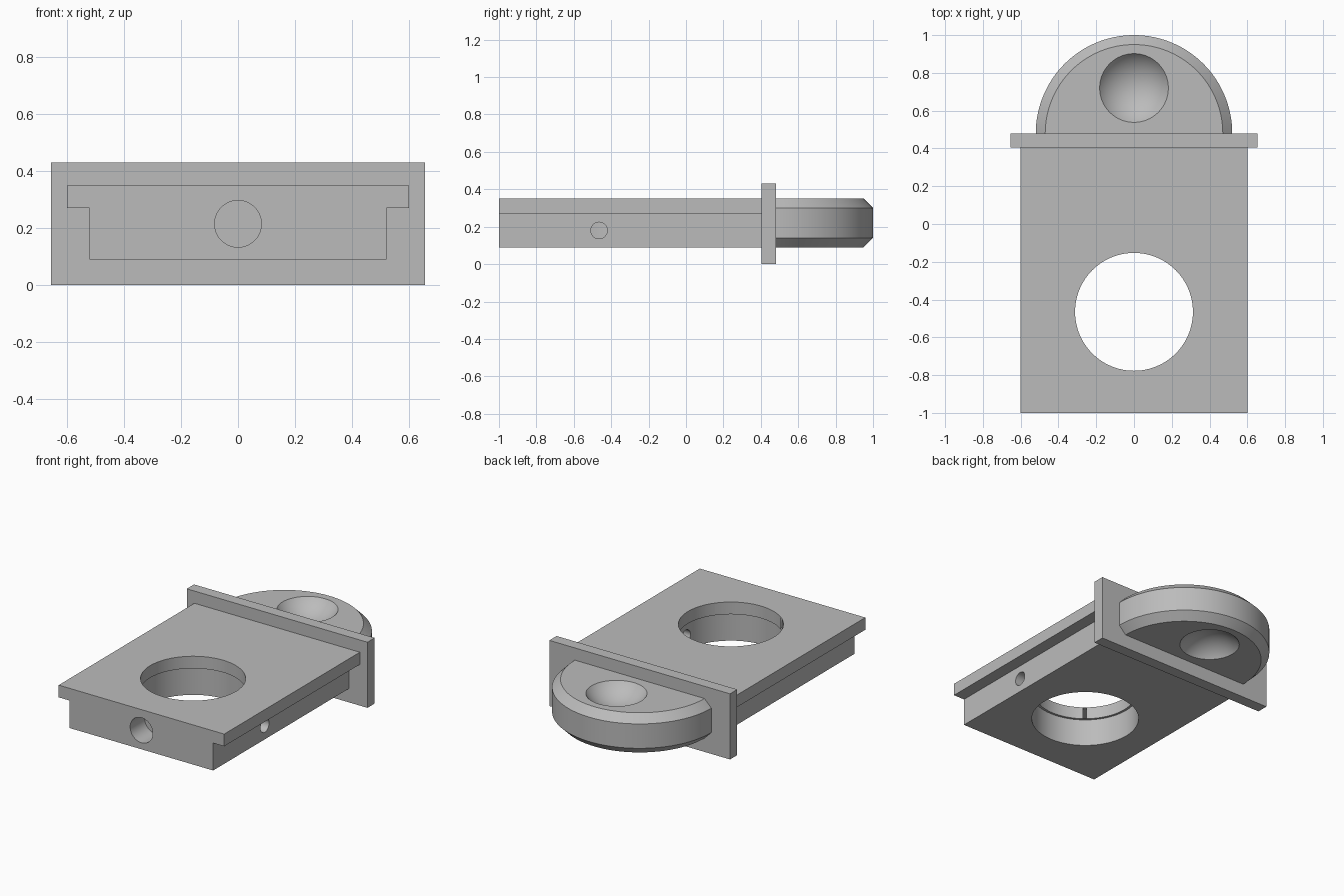
import bpy, bmesh
from math import pi, radians
from mathutils import Matrix, Vector

if "Cube" in bpy.data.objects:
    bpy.data.objects.remove(bpy.data.objects["Cube"], do_unlink=True)

grey = bpy.data.materials.new("plain_grey")
grey.use_nodes = True
grey.diffuse_color = (0.5, 0.5, 0.5, 1)
grey.node_tree.nodes["Principled BSDF"].inputs["Base Color"].default_value = (0.5, 0.5, 0.5, 1)

BOTTOM, TOP, LEDGE = 0.09, 0.35, 0.27      # slide and handle heights
FRONT, WALL_FRONT, WALL_BACK = -1.0, 0.405, 0.48
HOLE_Y = -0.465


def finish(name, bm):
    bmesh.ops.recalc_face_normals(bm, faces=bm.faces)
    mesh = bpy.data.meshes.new(name)
    bm.to_mesh(mesh)
    bm.free()
    mesh.materials.append(grey)
    obj = bpy.data.objects.new(name, mesh)
    bpy.context.collection.objects.link(obj)
    return obj


def box(name, lo, hi):
    bm = bmesh.new()
    lo, hi = Vector(lo), Vector(hi)
    size = Matrix.Diagonal((*(hi - lo), 1))
    bmesh.ops.create_cube(bm, size=1, matrix=Matrix.Translation((lo + hi) / 2) @ size)
    return finish(name, bm)


def revolve(name, profile, matrix, steps=96, keep_behind=None):
    """Turn an (radius, height) profile about z, then place it."""
    bm = bmesh.new()
    verts = [bm.verts.new((r, 0, z)) for r, z in profile]
    edges = [bm.edges.new(pair) for pair in zip(verts, verts[1:])]
    bmesh.ops.spin(bm, geom=verts + edges, axis=(0, 0, 1), cent=(0, 0, 0),
                   angle=2 * pi, steps=steps, use_duplicate=False)
    bmesh.ops.remove_doubles(bm, verts=bm.verts, dist=1e-5)
    bm.transform(matrix)
    if keep_behind is not None:
        cut = bmesh.ops.bisect_plane(bm, geom=bm.verts[:] + bm.edges[:] + bm.faces[:],
                                     plane_co=(0, keep_behind, 0), plane_no=(0, -1, 0),
                                     clear_outer=True)
        rim = [e for e in cut["geom_cut"] if isinstance(e, bmesh.types.BMEdge)]
        bmesh.ops.contextual_create(bm, geom=rim)
    return finish(name, bm)


def drill(name, radius, start, length, axis="Z", steps=64):
    turn = {"X": Matrix.Rotation(pi / 2, 4, "Y"),
            "Y": Matrix.Rotation(-pi / 2, 4, "X"),
            "Z": Matrix.Identity(4)}[axis]
    profile = [(0, 0), (radius, 0), (radius, length), (0, length)]
    return revolve(name, profile, Matrix.Translation(start) @ turn, steps)


def carve(obj, cutters):
    bpy.context.view_layer.objects.active = obj
    for cutter in cutters:
        cutter.hide_render = True
        mod = obj.modifiers.new("cut", "BOOLEAN")
        mod.operation, mod.solver, mod.object = "DIFFERENCE", "EXACT", cutter
        bpy.ops.object.modifier_apply(modifier=mod.name)
        bpy.data.objects.remove(cutter, do_unlink=True)


# T-section slide
bm = bmesh.new()
half = [(0.52, BOTTOM), (0.52, LEDGE), (0.6, LEDGE), (0.6, TOP)]
outline = half + [(-x, z) for x, z in reversed(half)]
face = bm.faces.new([bm.verts.new((x, FRONT, z)) for x, z in outline])
out = bmesh.ops.extrude_face_region(bm, geom=[face])["geom"]
bmesh.ops.translate(bm, vec=(0, WALL_FRONT - FRONT, 0),
                    verts=[v for v in out if isinstance(v, bmesh.types.BMVert)])
slide = finish("slide", bm)

# Stepped bore, blind front socket and side pin hole
carve(slide, [
    drill("bore_cutter", 0.312, (0, HOLE_Y, 0), 0.5, steps=96),
    drill("lower_bore_cutter", 0.327, (0, HOLE_Y, 0), LEDGE, steps=96),
    drill("socket_cutter", 0.082, (0, FRONT - 0.1, 0.215), 0.25, "Y"),
    drill("pin_hole_cutter", 0.044, (0.2, HOLE_Y, 0.18), 0.5, "X"),
])

# Upright stop wall
wall = box("stop_wall", (-0.655, WALL_FRONT, 0), (0.655, WALL_BACK, 0.43))

# Half-round handle with chamfered rims
R, C = 0.52, 0.05
rim = [(0, BOTTOM), (R - C, BOTTOM), (R, BOTTOM + C), (R, TOP - C), (R - C, TOP), (0, TOP)]
handle = revolve("handle", rim, Matrix.Translation((0, WALL_BACK, 0)), 128, WALL_BACK - 0.03)

# Thumb dimples above and below
dimples = []
radius, depth = 0.182, 0.09
ball = (radius ** 2 + depth ** 2) / (2 * depth)
for z in (TOP + ball - depth, BOTTOM - ball + depth):
    bm = bmesh.new()
    bmesh.ops.create_uvsphere(bm, u_segments=64, v_segments=48, radius=ball,
                              matrix=Matrix.Translation((0, 0.72, z)))
    dimples.append(finish("dimple_cutter", bm))
carve(handle, dimples)

# Smooth the round surfaces, keep the edges crisp
for obj in (slide, wall, handle):
    bpy.ops.object.select_all(action="DESELECT")
    obj.select_set(True)
    bpy.context.view_layer.objects.active = obj
    bpy.ops.object.shade_smooth_by_angle(angle=radians(25))
